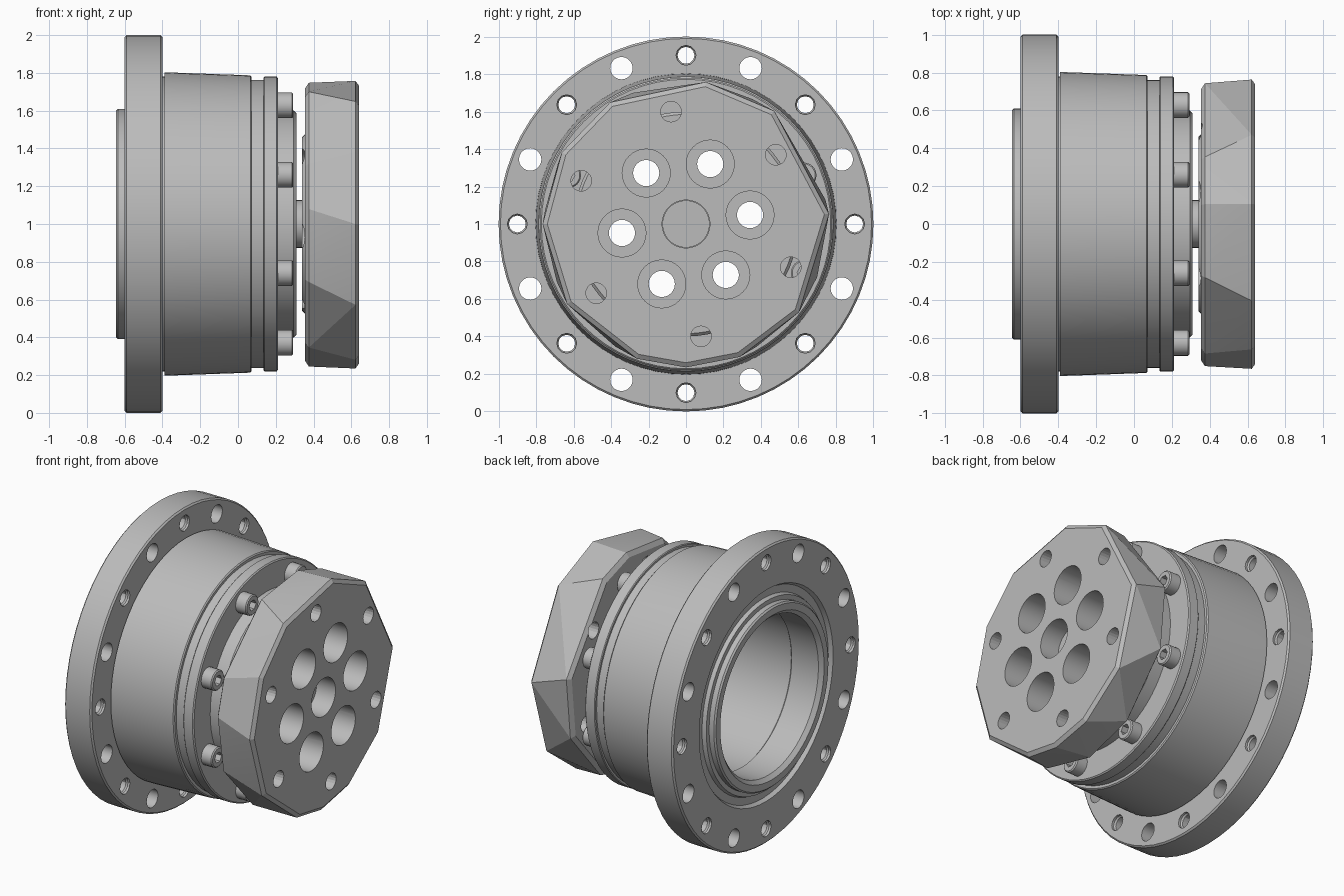
import bpy, bmesh, math

if "Cube" in bpy.data.objects:
    bpy.data.objects.remove(bpy.data.objects["Cube"])

steel = bpy.data.materials.new("plain_grey_steel")
steel.use_nodes = True
GREY = (0.5, 0.5, 0.5, 1)
steel.diffuse_color = GREY
steel.node_tree.nodes["Principled BSDF"].inputs["Base Color"].default_value = GREY


def to_object(bm, name):
    bmesh.ops.recalc_face_normals(bm, faces=bm.faces)
    mesh = bpy.data.meshes.new(name)
    bm.to_mesh(mesh)
    bm.free()
    mesh.materials.append(steel)
    obj = bpy.data.objects.new(name, mesh)
    bpy.context.collection.objects.link(obj)
    return obj


def point(x, r, a, y=0.0, z=1.0):
    return (x, y + r * math.cos(a), z + r * math.sin(a))


def add_lathe(bm, profile, y=0.0, z=1.0, sides=64, ring=False):
    """Turn (x, radius) points about an axis along x; ring closes the profile."""
    loops = [[bm.verts.new(point(x, r, math.tau * i / sides, y, z)) for i in range(sides)]
             for x, r in profile]
    pairs = list(zip(loops, loops[1:]))
    if ring:
        pairs.append((loops[-1], loops[0]))
    else:
        bm.faces.new(loops[0])
        bm.faces.new(loops[-1])
    for a, b in pairs:
        for i in range(sides):
            j = (i + 1) % sides
            bm.faces.new((a[i], a[j], b[j], b[i]))


def lathe(name, profile, **options):
    bm = bmesh.new()
    add_lathe(bm, profile, **options)
    return to_object(bm, name)


def circle(count, radius, start):
    """Centres spaced evenly about the main axis."""
    for k in range(count):
        yield point(0, radius, math.radians(start + 360 * k / count))[1:]


def cut(obj, holes):
    """Subtract a list of (profile, y, z, sides) turned cutters."""
    bm = bmesh.new()
    for profile, y, z, sides in holes:
        add_lathe(bm, profile, y, z, sides)
    cutter = to_object(bm, "hole_cutter")
    cutter.hide_render = True
    mod = obj.modifiers.new("holes", "BOOLEAN")
    mod.operation = "DIFFERENCE"
    mod.solver = "EXACT"
    mod.object = cutter
    bpy.context.view_layer.update()
    graph = bpy.context.evaluated_depsgraph_get()
    baked = bpy.data.meshes.new_from_object(obj.evaluated_get(graph))
    obj.modifiers.clear()
    obj.data = baked
    bpy.data.objects.remove(cutter)


def smooth(obj, angle=30):
    bpy.ops.object.select_all(action="DESELECT")
    obj.select_set(True)
    bpy.context.view_layer.objects.active = obj
    bpy.ops.object.shade_smooth_by_angle(angle=math.radians(angle))


# Mounting flange with a face groove and raised pilot rim
flange = lathe("mounting_flange", [
    (-0.59, 1.0), (-0.41, 1.0), (-0.4, 0.99), (-0.4, 0.55), (-0.42, 0.53), (-0.62, 0.53),
    (-0.645, 0.555), (-0.645, 0.6), (-0.635, 0.61), (-0.6, 0.61), (-0.6, 0.64),
    (-0.575, 0.65), (-0.575, 0.7), (-0.6, 0.715), (-0.6, 0.99)], ring=True)
wide = [(-0.7, 0.06), (-0.3, 0.06)]
narrow = [(-0.7, 0.053), (-0.585, 0.053), (-0.575, 0.045),
          (-0.425, 0.045), (-0.415, 0.053), (-0.3, 0.053)]
cut(flange, [(narrow, y, z, 12) for y, z in circle(8, 0.9, 0)]
    + [(wide, y, z, 20) for y, z in circle(8, 0.9, 22.5)])
smooth(flange)

# Tapered housing with a groove and end collar
housing = lathe("housing", [
    (-0.41, 0.78), (-0.39, 0.78), (-0.39, 0.803), (-0.295, 0.8), (0.065, 0.787),
    (0.072, 0.78), (0.072, 0.762), (0.135, 0.762), (0.135, 0.775), (0.14, 0.78),
    (0.205, 0.78), (0.212, 0.772), (0.212, 0.58), (0.15, 0.54), (-0.41, 0.54)], ring=True)
smooth(housing)

# End plate closing the bore, pierced by six holes
plate = lathe("end_plate", [(0.15, 0.56), (0.2, 0.6), (0.295, 0.6), (0.31, 0.585)])
cut(plate, [([(0.0, 0.07), (0.5, 0.07)], y, z, 24) for y, z in circle(6, 0.345, 8)])
smooth(plate)

# Socket-head bolts around the end plate
for n, (y, z) in enumerate(circle(8, 0.68, 22.5)):
    bolt = lathe(f"bolt_{n + 1}", [(0.19, 0.068), (0.285, 0.068), (0.292, 0.061)],
                 y=y, z=z, sides=24)
    cut(bolt, [([(0.24, 0.036), (0.35, 0.036)], y, z, 6)])
    smooth(bolt)

# Central shaft, ending inside the hub
smooth(lathe("shaft", [(0.2, 0.126), (0.5, 0.126)], sides=32))

# Faceted hub: uneven polygon, slightly twisted from back to front
front = [82, 52, 4, -38, -68, -90, -110, -146, -180, -210, -238]
back = [82, 62, 10, -22, -60, -88, -120, -156, -186, -205, -248]
bm = bmesh.new()
loops = []
for x, r, angles in ((0.355, 0.725, back), (0.375, 0.755, back),
                     (0.622, 0.765, front), (0.64, 0.74, front)):
    loops.append([bm.verts.new(point(x, r, math.radians(a))) for a in angles])
bm.faces.new(loops[0])
bm.faces.new(loops[-1])
for a, b in zip(loops, loops[1:]):
    for i in range(len(a)):
        j = (i + 1) % len(a)
        bm.faces.new((a[i], a[j], b[j], b[i]))
bmesh.ops.triangulate(bm, faces=[f for f in bm.faces if len(f.verts) == 4])
hub = to_object(bm, "faceted_hub")
through = [(0.3, 0.128), (0.7, 0.128)]
small = [(0.3, 0.055), (0.7, 0.055)]
cut(hub, [(through, y, z, 32) for y, z in circle(6, 0.345, 8)]
    + [(small, y, z, 20) for y, z in circle(6, 0.605, 37.6)]
    + [(through, 0, 1, 32)])
smooth(hub, 14)

# Shallow boss on the back of the hub
boss = lathe("hub_boss", [(0.34, 0.46), (0.36, 0.48)])
cut(boss, [(through, y, z, 32) for y, z in circle(6, 0.345, 8)] + [(through, 0, 1, 32)])
smooth(boss)
